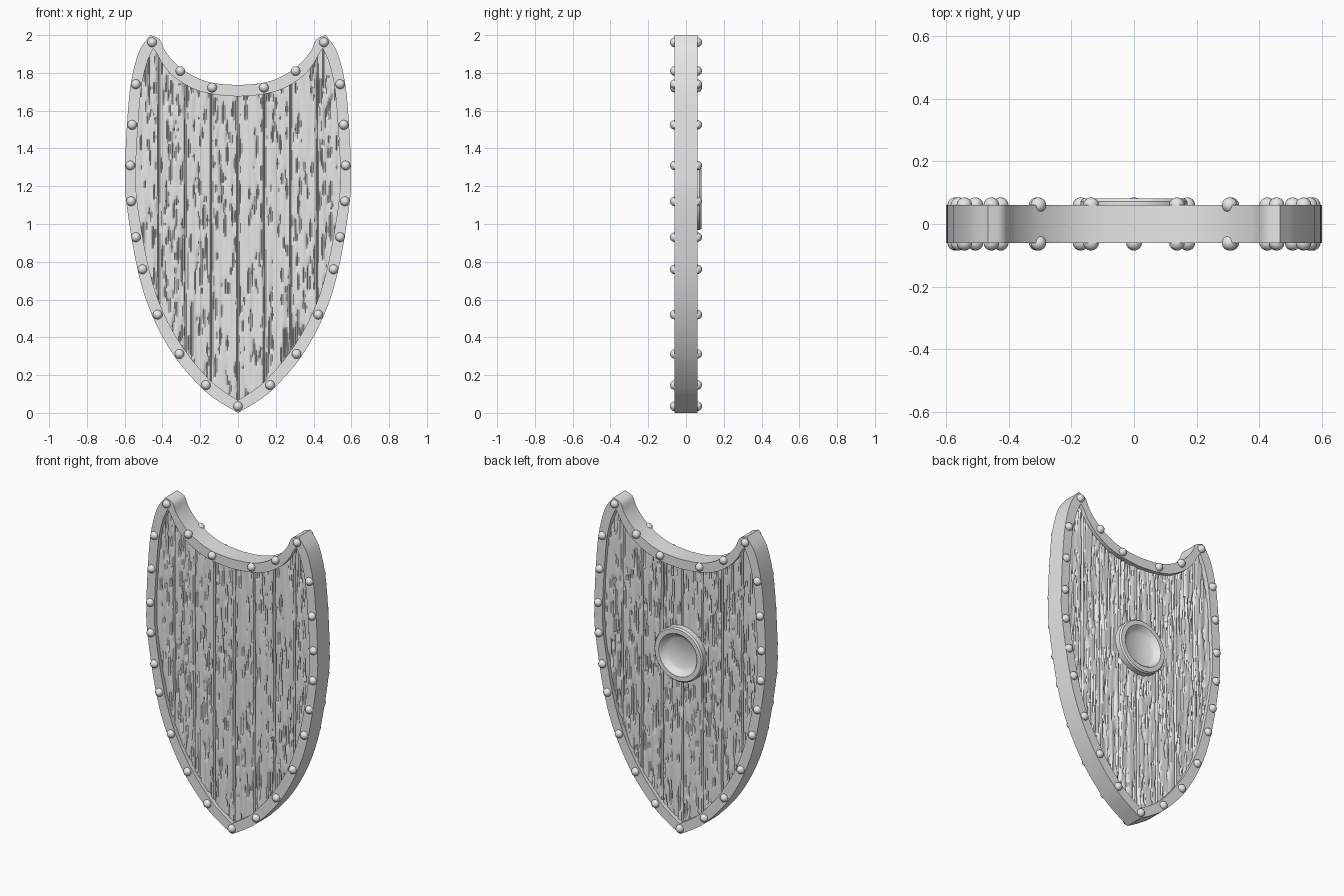
import bpy, bmesh, math
from mathutils import Vector, Matrix, noise

cube = bpy.data.objects.get("Cube")
if cube:
    bpy.data.objects.remove(cube, do_unlink=True)

HALF_DEPTH = 0.06     # rim half thickness
WOOD_Y = 0.037        # wood face distance from the middle
BOSS_Z = 1.137

# One plain grey for the whole shield
grey = bpy.data.materials.new("plain_grey")
grey.use_nodes = True
grey.diffuse_color = (0.8, 0.8, 0.8, 1)
grey.node_tree.nodes["Principled BSDF"].inputs["Base Color"].default_value = (0.8, 0.8, 0.8, 1)


def finish(name, bm, angle=35, recalc=True):
    """Turn a bmesh into a named, shaded object."""
    if recalc:
        bmesh.ops.recalc_face_normals(bm, faces=bm.faces)
    mesh = bpy.data.meshes.new(name)
    bm.to_mesh(mesh)
    bm.free()
    mesh.materials.append(grey)
    obj = bpy.data.objects.new(name, mesh)
    bpy.context.collection.objects.link(obj)
    bpy.ops.object.select_all(action='DESELECT')
    obj.select_set(True)
    bpy.context.view_layer.objects.active = obj
    bpy.ops.object.shade_smooth_by_angle(angle=math.radians(angle))
    return obj


def smooth_path(points, steps=4):
    """Catmull-Rom curve through the points, keeping both ends."""
    pts = [Vector(p) for p in points]
    pts = [2 * pts[0] - pts[1]] + pts + [2 * pts[-1] - pts[-2]]
    path = []
    for a, b, c, d in zip(pts, pts[1:], pts[2:], pts[3:]):
        for s in range(steps):
            t = s / steps
            path.append(0.5 * (2 * b + (c - a) * t + (2 * a - 5 * b + 4 * c - d) * t ** 2
                               + (3 * b - a - 3 * c + d) * t ** 3))
    return path + [pts[-2]]


def full_loop(side, top):
    """Closed outline from the half paths: point to horn, horn to middle."""
    half = smooth_path(side) + smooth_path(top)[1:]
    mirrored = [Vector((-p.x, p.y)) for p in reversed(half[1:-1])]
    return half + mirrored


# Rim outlines as (x, z), left half only
outer = full_loop(
    [(0, 0), (.1, .06), (.19, .13), (.33, .29), (.45, .505), (.53, .75),
     (.592, 1.12), (.597, 1.31), (.588, 1.52), (.568, 1.74), (.525, 1.91), (.465, 2)],
    [(.465, 2), (.415, 1.977), (.385, 1.915), (.32, 1.84), (.22, 1.775), (.12, 1.745), (0, 1.735)])
inner = full_loop(
    [(0, .067), (.075, .115), (.155, .18), (.28, .33), (.395, .53), (.473, .77),
     (.534, 1.12), (.54, 1.31), (.53, 1.51), (.512, 1.72), (.483, 1.85), (.449, 1.93)],
    [(.449, 1.93), (.425, 1.895), (.40, 1.848), (.34, 1.78), (.235, 1.715), (.12, 1.685), (0, 1.675)])
middle = [(a + b) / 2 for a, b in zip(outer, inner)]

# Rim: rectangular section carried round the outline
bm = bmesh.new()
rings = [[bm.verts.new((p.x, y, p.y)) for p in loop]
         for loop, y in ((outer, -HALF_DEPTH), (outer, HALF_DEPTH),
                         (inner, HALF_DEPTH), (inner, -HALF_DEPTH))]
count = len(outer)
for r in range(4):
    lower, upper = rings[r], rings[(r + 1) % 4]
    for k in range(count):
        n = (k + 1) % count
        bm.faces.new((lower[k], lower[n], upper[n], upper[k]))
finish("rim", bm)


def inside(x, z):
    """True when the point lies within the middle of the rim."""
    hit = False
    for a, b in zip(middle, middle[1:] + middle[:1]):
        if (a.y > z) != (b.y > z) and x < a.x + (z - a.y) / (b.y - a.y) * (b.x - a.x):
            hit = not hit
    return hit


# Wooden boards: grid with plank gaps and carved grain
STEP_X, STEP_Z, PLANK = 0.007, 0.02, 20


def grain_depth(i, z, seed):
    if i % PLANK == 0:
        return -0.014
    x = i * STEP_X + 0.012 * noise.noise(Vector((i // PLANK * 3.1, z * 4, seed)))
    depth = 0.006 * noise.noise(Vector((x * 48, z * 2.2, seed)))
    if noise.noise(Vector((i * 1.73, z * 9, seed + 5))) > 0.3:
        depth -= 0.009
    return depth


def wood_panel(name, side):
    bm = bmesh.new()
    verts = {}

    def vert(i, j):
        if (i, j) not in verts:
            y = side * (WOOD_Y + grain_depth(i, j * STEP_Z, side * 7.3))
            verts[i, j] = bm.verts.new((i * STEP_X, y, j * STEP_Z))
        return verts[i, j]

    for i in range(-84, 84):
        for j in range(100):
            if inside((i + 0.5) * STEP_X, (j + 0.5) * STEP_Z):
                quad = [vert(i, j), vert(i + 1, j), vert(i + 1, j + 1), vert(i, j + 1)]
                bm.faces.new(quad if side < 0 else quad[::-1])
    finish(name, bm, 40, recalc=False)


wood_panel("front_boards", -1)
wood_panel("back_boards", 1)

# Rivets on both faces of the rim, mirrored left and right
rivet_spots = [(0, .035), (.17, .147), (.31, .312), (.425, .52), (.506, .76), (.541, .93),
               (.566, 1.12), (.57, 1.31), (.56, 1.525), (.541, 1.74), (.455, 1.962),
               (.305, 1.81), (.137, 1.722)]
for face, y in (("front", -HALF_DEPTH), ("back", HALF_DEPTH)):
    bm = bmesh.new()
    for x, z in rivet_spots:
        for sx in ((-x, x) if x else (x,)):
            bmesh.ops.create_uvsphere(bm, u_segments=16, v_segments=10, radius=0.025,
                                      matrix=Matrix.Translation((sx, y, z)))
    finish(face + "_rivets", bm, 60)

# Round dished boss on the back, lathed about the y axis
profile = [(.17, .02), (.17, .072), (.162, .081), (.134, .081), (.126, .074),
           (.115, .055), (.095, .043), (0, .04)]
bm = bmesh.new()
line = [bm.verts.new((r, y, BOSS_Z)) for r, y in profile]
edges = [bm.edges.new(pair) for pair in zip(line, line[1:])]
bmesh.ops.spin(bm, geom=line + edges, cent=(0, 0, BOSS_Z), axis=(0, 1, 0),
               angle=math.tau, steps=40)
bmesh.ops.remove_doubles(bm, verts=bm.verts, dist=0.0005)
bmesh.ops.recalc_face_normals(bm, faces=bm.faces)
# The dish centre must face backwards
centre = min(bm.faces, key=lambda f: (f.calc_center_median() - Vector((0, .04, BOSS_Z))).length)
if centre.normal.y < 0:
    bmesh.ops.reverse_faces(bm, faces=bm.faces)
finish("back_boss", bm, 30, recalc=False)
